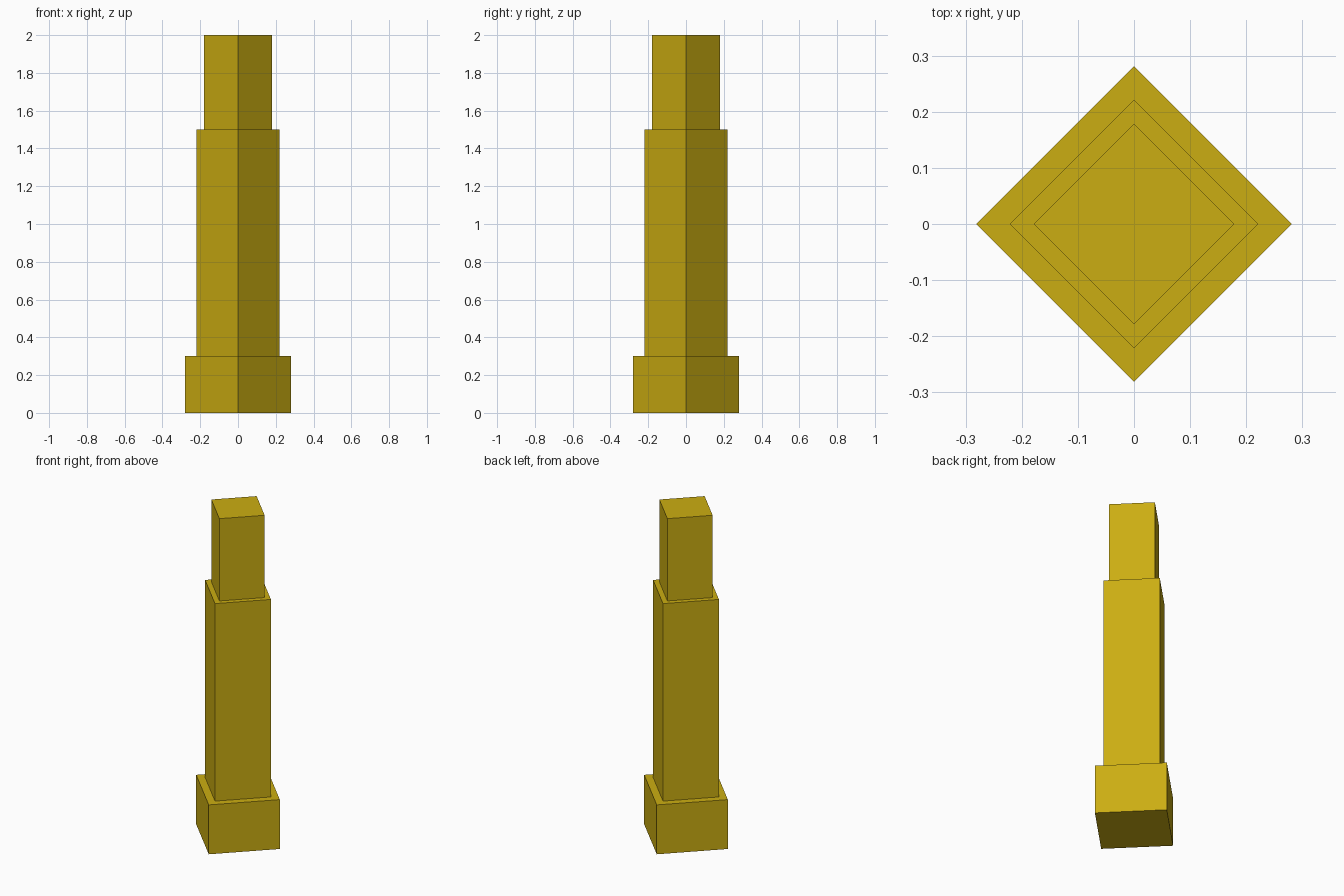
import bpy

if "Cube" in bpy.data.objects:
    bpy.data.objects.remove(bpy.data.objects["Cube"])

gold = bpy.data.materials.new("gold")
gold.diffuse_color = (0.6, 0.42, 0.006, 1)
gold.use_nodes = True
gold.node_tree.nodes["Principled BSDF"].inputs["Base Color"].default_value = gold.diffuse_color


def square_tier(name, radius, z0, z1):
    # Four-sided cylinder: corners lie on the x and y axes
    bpy.ops.mesh.primitive_cylinder_add(vertices=4, radius=radius, depth=z1 - z0,
                                        location=(0, 0, (z0 + z1) / 2))
    tier = bpy.context.object
    tier.name = name
    tier.data.materials.append(gold)


# Stacked tiers, bottom to top
square_tier("base", 0.281, 0.0, 0.3)
square_tier("shaft", 0.221, 0.3, 1.5)
square_tier("top_block", 0.179, 1.5, 2.0)
